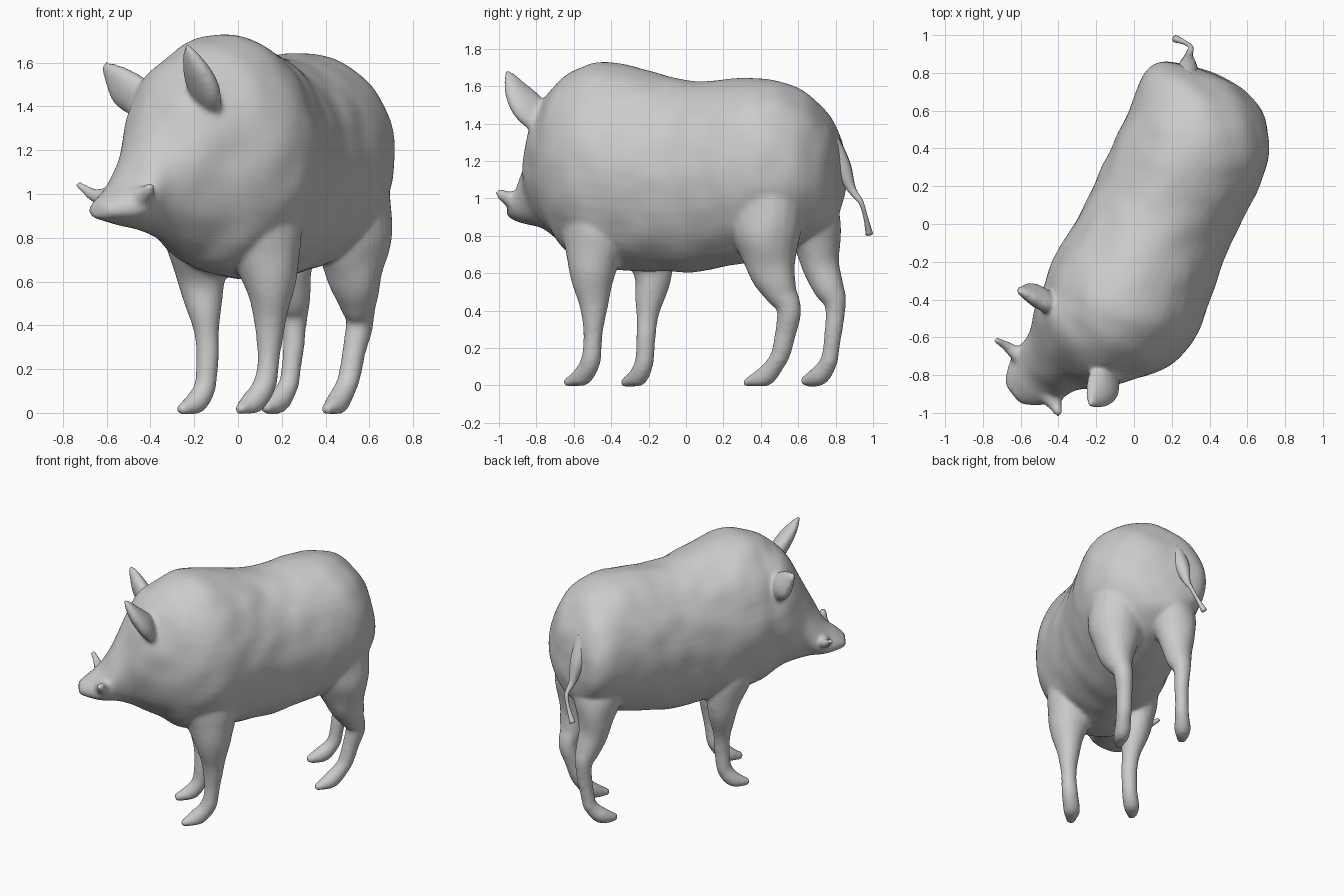
import bpy, bmesh
from math import sin, cos, pi, radians
from mathutils import Vector

HEAD_DIR = Vector((-0.77, -0.64, 0))


def smooth_rows(rows, steps=5):
    """Catmull-Rom interpolation through rows of numbers."""
    out = []
    for i in range(len(rows) - 1):
        a, b, c, d = (rows[max(0, min(len(rows) - 1, i + k))] for k in (-1, 0, 1, 2))
        for s in range(steps):
            t = s / steps
            out.append([0.5 * (2 * q + (r - p) * t + (2 * p - 5 * q + 4 * r - u) * t * t
                               + (3 * q - p - 3 * r + u) * t ** 3)
                        for p, q, r, u in zip(a, b, c, d)])
    return out + [list(rows[-1])]


def skin(bm, rings):
    """Bridge rings of points into a closed shell."""
    loops = [[bm.verts.new(p) for p in ring] for ring in rings]
    n = len(loops[0])
    for a, b in zip(loops, loops[1:]):
        for i in range(n):
            bm.faces.new((a[i], a[(i + 1) % n], b[(i + 1) % n], b[i]))
    bm.faces.new(loops[0][::-1])
    bm.faces.new(loops[-1])


def tube(bm, rows, ref=(0.91, -0.42, 0), flat=1.0, n=20):
    """Tapered tube through rows of x, y, z, radius; flat squeezes it along ref."""
    rows = smooth_rows(rows)
    pts = [Vector(r[:3]) for r in rows]
    rings = []
    for i, row in enumerate(rows):
        tan = (pts[min(i + 1, len(pts) - 1)] - pts[max(i - 1, 0)]).normalized()
        side = tan.cross(Vector(ref)).normalized()
        thin = side.cross(tan)
        ring = []
        for k in range(n):
            a = 2 * pi * k / n
            p = pts[i] + row[3] * (side * cos(a) + thin * sin(a) * flat)
            p.z = max(p.z, 0.0)
            ring.append(p)
        rings.append(ring)
    skin(bm, rings)


def finish(bm, name):
    bmesh.ops.recalc_face_normals(bm, faces=bm.faces)
    for f in bm.faces:
        f.smooth = True
    mesh = bpy.data.meshes.new(name)
    bm.to_mesh(mesh)
    bm.free()
    obj = bpy.data.objects.new(name, mesh)
    bpy.context.collection.objects.link(obj)
    return obj


bm = bmesh.new()

# Trunk and head: x, y, half width, bottom, top, yaw, pear shape
trunk = [
    (0.37, 0.815, 0.10, 1.00, 1.22, -20, 0),
    (0.37, 0.77, 0.25, 0.88, 1.38, -20, 0),
    (0.37, 0.66, 0.345, 0.80, 1.535, -20, 0),
    (0.35, 0.48, 0.39, 0.71, 1.63, -22, 0),
    (0.26, 0.28, 0.395, 0.65, 1.64, -25, 0),
    (0.14, 0.03, 0.39, 0.61, 1.625, -25, 0),
    (0.03, -0.22, 0.41, 0.615, 1.68, -26, 0),
    (-0.06, -0.42, 0.425, 0.63, 1.73, -28, 0),
    (-0.15, -0.54, 0.385, 0.67, 1.70, -34, 0),
    (-0.24, -0.59, 0.335, 0.73, 1.645, -43, -0.04),
    (-0.34, -0.65, 0.28, 0.79, 1.55, -50, -0.08),
    (-0.43, -0.73, 0.195, 0.84, 1.32, -51, 0.1),
    (-0.52, -0.81, 0.17, 0.86, 1.09, -51, 0.25),
    (-0.60, -0.87, 0.115, 0.88, 1.00, -51, 0.2),
    (-0.64, -0.90, 0.06, 0.89, 0.96, -51, 0),
]
rings = []
for x, y, w, zb, zt, yaw, pear in smooth_rows(trunk):
    p = Vector((cos(radians(yaw)), sin(radians(yaw)), 0))
    ring = []
    for k in range(48):
        a = 2 * pi * k / 48
        q = Vector((x, y, (zb + zt) / 2)) + p * w * cos(a) * (1 - pear * sin(a))
        q.z += (zt - zb) / 2 * sin(a)
        ring.append(q)
    rings.append(ring)
skin(bm, rings)

# Legs, toe to deep inside the shoulder or hip
legs = [
    [(0.005, -0.645, 0.01, 0.02), (0.06, -0.565, 0.04, 0.052), (0.115, -0.515, 0.12, 0.05),
     (0.14, -0.50, 0.24, 0.047), (0.145, -0.495, 0.42, 0.07), (0.145, -0.50, 0.6, 0.12),
     (0.10, -0.475, 0.85, 0.19), (0.02, -0.43, 1.1, 0.2)],
    [(-0.265, -0.335, 0.01, 0.02), (-0.20, -0.26, 0.04, 0.05), (-0.15, -0.225, 0.12, 0.048),
     (-0.14, -0.215, 0.25, 0.045), (-0.15, -0.20, 0.42, 0.065), (-0.165, -0.18, 0.6, 0.105),
     (-0.17, -0.23, 0.82, 0.17), (-0.13, -0.3, 1.05, 0.2)],
    [(0.40, 0.315, 0.01, 0.02), (0.45, 0.41, 0.04, 0.05), (0.495, 0.48, 0.12, 0.048),
     (0.515, 0.515, 0.2, 0.05), (0.555, 0.55, 0.4, 0.06), (0.55, 0.51, 0.5, 0.088),
     (0.535, 0.46, 0.62, 0.125), (0.52, 0.435, 0.8, 0.18), (0.47, 0.43, 1.0, 0.22),
     (0.4, 0.43, 1.2, 0.2)],
    [(0.12, 0.625, 0.02, 0.02), (0.18, 0.71, 0.05, 0.05), (0.225, 0.76, 0.12, 0.048),
     (0.24, 0.775, 0.2, 0.045), (0.26, 0.80, 0.42, 0.055), (0.25, 0.765, 0.52, 0.075),
     (0.235, 0.72, 0.65, 0.10), (0.235, 0.68, 0.85, 0.15), (0.27, 0.61, 1.0, 0.19),
     (0.31, 0.56, 1.2, 0.2)],
]
for leg in legs:
    tube(bm, leg)

# Ears
ears = [
    [(-0.13, -0.76, 1.38, 0.07), (-0.155, -0.84, 1.48, 0.1), (-0.19, -0.90, 1.57, 0.08),
     (-0.235, -0.955, 1.68, 0.014)],
    [(-0.42, -0.44, 1.41, 0.08), (-0.50, -0.39, 1.47, 0.095), (-0.55, -0.37, 1.525, 0.07),
     (-0.615, -0.35, 1.59, 0.018)],
]
for ear in ears:
    tube(bm, ear, HEAD_DIR, 0.55)

# Tusks
tusks = [
    [(-0.54, -0.76, 0.96, 0.06), (-0.62, -0.69, 0.985, 0.04),
     (-0.67, -0.65, 1.0, 0.03), (-0.735, -0.61, 1.05, 0.02)],
    [(-0.48, -0.84, 0.95, 0.08), (-0.44, -0.91, 0.98, 0.06),
     (-0.415, -0.96, 1.005, 0.035), (-0.395, -1.01, 1.035, 0.018)],
]
for tusk in tusks:
    tube(bm, tusk, HEAD_DIR, 1.0, 14)

body = finish(bm, "boar_body")

# Fuse the parts into one skin, soften it and add faint lumps
remesh = body.modifiers.new("fuse", 'REMESH')
remesh.mode = 'VOXEL'
remesh.voxel_size = 0.013
remesh.use_smooth_shade = True
soft = body.modifiers.new("soften", 'SMOOTH')
soft.factor = 0.5
soft.iterations = 10
lumps = bpy.data.textures.new("lumps", 'CLOUDS')
lumps.noise_scale = 0.16
lumps.noise_depth = 0
bump = body.modifiers.new("lumps", 'DISPLACE')
bump.texture = lumps
bump.strength = 0.014
bump.mid_level = 0.3

# Tail
bm = bmesh.new()
tube(bm, [(0.28, 0.75, 1.33, 0.06), (0.285, 0.83, 1.18, 0.05), (0.29, 0.885, 1.05, 0.024),
          (0.30, 0.935, 0.98, 0.014), (0.27, 0.96, 0.9, 0.012), (0.22, 0.98, 0.81, 0.02)],
     n=12)
finish(bm, "tail")
